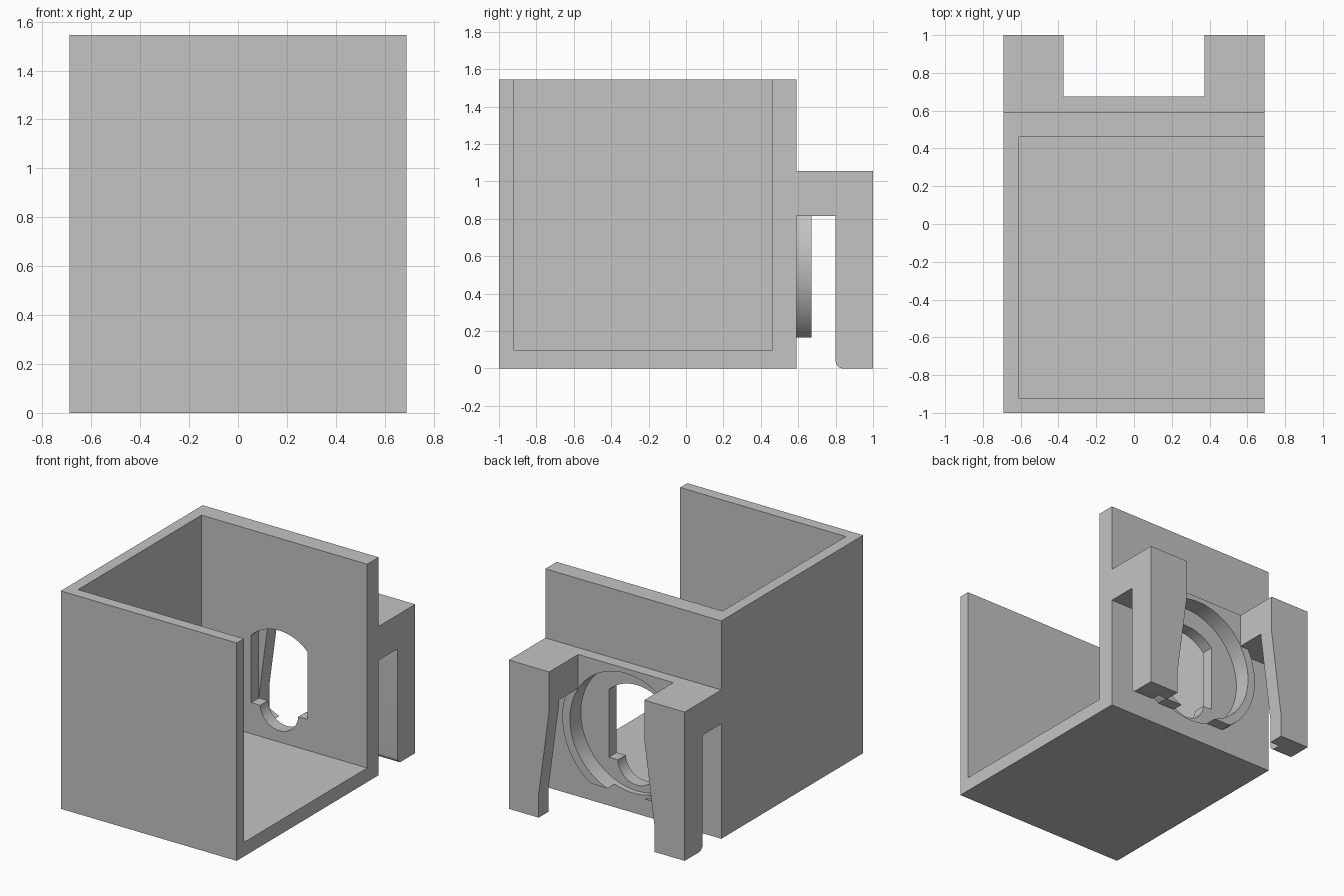
import bpy, bmesh, math

cube = bpy.data.objects.get("Cube")
if cube:
    bpy.data.objects.remove(cube, do_unlink=True)

grey = bpy.data.materials.new("plain_grey")
grey.use_nodes = True
grey.diffuse_color = (0.55, 0.55, 0.55, 1)
grey.node_tree.nodes["Principled BSDF"].inputs["Base Color"].default_value = (0.55, 0.55, 0.55, 1)


def prism(name, outline, axis, start, end):
    """Extrude a 2D outline along x (outline in y, z) or y (outline in x, z)."""
    bm = bmesh.new()
    place = (lambda a, b: (start, a, b)) if axis == "x" else (lambda a, b: (a, start, b))
    face = bm.faces.new([bm.verts.new(place(a, b)) for a, b in outline])
    new = bmesh.ops.extrude_face_region(bm, geom=[face])["geom"]
    step = (end - start, 0, 0) if axis == "x" else (0, end - start, 0)
    bmesh.ops.translate(bm, vec=step, verts=[v for v in new if isinstance(v, bmesh.types.BMVert)])
    bmesh.ops.recalc_face_normals(bm, faces=bm.faces)
    mesh = bpy.data.meshes.new(name)
    bm.to_mesh(mesh)
    bm.free()
    mesh.materials.append(grey)
    obj = bpy.data.objects.new(name, mesh)
    bpy.context.collection.objects.link(obj)
    return obj


def box(name, x, y, z):
    return prism(name, [(x[0], z[0]), (x[1], z[0]), (x[1], z[1]), (x[0], z[1])], "y", *y)


def arc(cx, cz, r, a0, a1, n):
    angles = [math.radians(a0 + (a1 - a0) * i / n) for i in range(n + 1)]
    return [(cx + r * math.cos(a), cz + r * math.sin(a)) for a in angles]


def combine(target, other, operation):
    mod = target.modifiers.new("join", "BOOLEAN")
    mod.operation, mod.solver, mod.object = operation, "EXACT", other
    bpy.context.view_layer.objects.active = target
    bpy.ops.object.modifier_apply(modifier=mod.name)
    bpy.data.objects.remove(other, do_unlink=True)


W, BACK, BRIDGE = 0.69, 0.59, 0.675
CLIP_TOP, CLIP_UNDER, HUB = 1.055, 0.815, 0.58

# Open-sided holder box
holder = box("holder", (-W, W), (-1, BACK), (0, 1.545))
combine(holder, box("cavity", (-0.61, 1), (-0.92, 0.462), (0.1, 2)), "DIFFERENCE")

# Bridge across the back wall
combine(holder, box("bridge", (-W, W), (0.5, BRIDGE), (CLIP_UNDER, CLIP_TOP)), "UNION")

# Raised collar, cut flat at the bottom and hidden in the bridge at the top
low = math.degrees(math.asin((0.165 - HUB) / 0.5))
high = math.degrees(math.asin((1.0 - HUB) / 0.5))
collar = arc(0, HUB, 0.5, low, high, 40) + arc(0, HUB, 0.5, 180 - high, 180 - low, 40)
combine(holder, prism("collar", collar, "y", 0.57, BRIDGE - 0.003), "UNION")

# Round recess and the keyed opening through the wall
combine(holder, prism("recess", arc(0, HUB, 0.44, 0, 357, 119), "y", 0.55, 0.8), "DIFFERENCE")
edge = math.degrees(math.acos(0.22 / 0.31))
opening = arc(0, HUB, 0.31, edge, 180 - edge, 24) + [(-0.22, 0.32)]
opening += arc(0, 0.33, 0.15, 184, 356, 24) + [(0.22, 0.32)]
combine(holder, prism("opening", opening, "y", 0.3, 0.7), "DIFFERENCE")

# Mirrored clip arms: top block, tapered finger, and rounded outer rib
for side, s in (("left", 1), ("right", -1)):
    block = box(side + "_block", sorted((s * 0.373, s * W)), (0.64, 1), (CLIP_UNDER, CLIP_TOP))
    taper = [(0.373, CLIP_TOP), (0.373, 0.78), (0.455, 0.17), (0.455, 0), (W, 0), (W, CLIP_TOP)]
    finger = prism(side + "_finger", [(s * x, z) for x, z in taper], "y", 0.89, 1)
    rib = arc(0.84, 0.04, 0.04, 180, 270, 8) + [(0.95, 0), (0.95, 0.9), (0.8, 0.9)]
    combine(finger, prism(side + "_rib", rib, "x", s * 0.53, s * W), "UNION")
    combine(block, finger, "UNION")
    combine(holder, block, "UNION")

# Smooth curved walls while keeping crisp edges
bpy.ops.object.select_all(action="DESELECT")
holder.select_set(True)
bpy.context.view_layer.objects.active = holder
bpy.ops.object.shade_smooth_by_angle(angle=math.radians(25))
